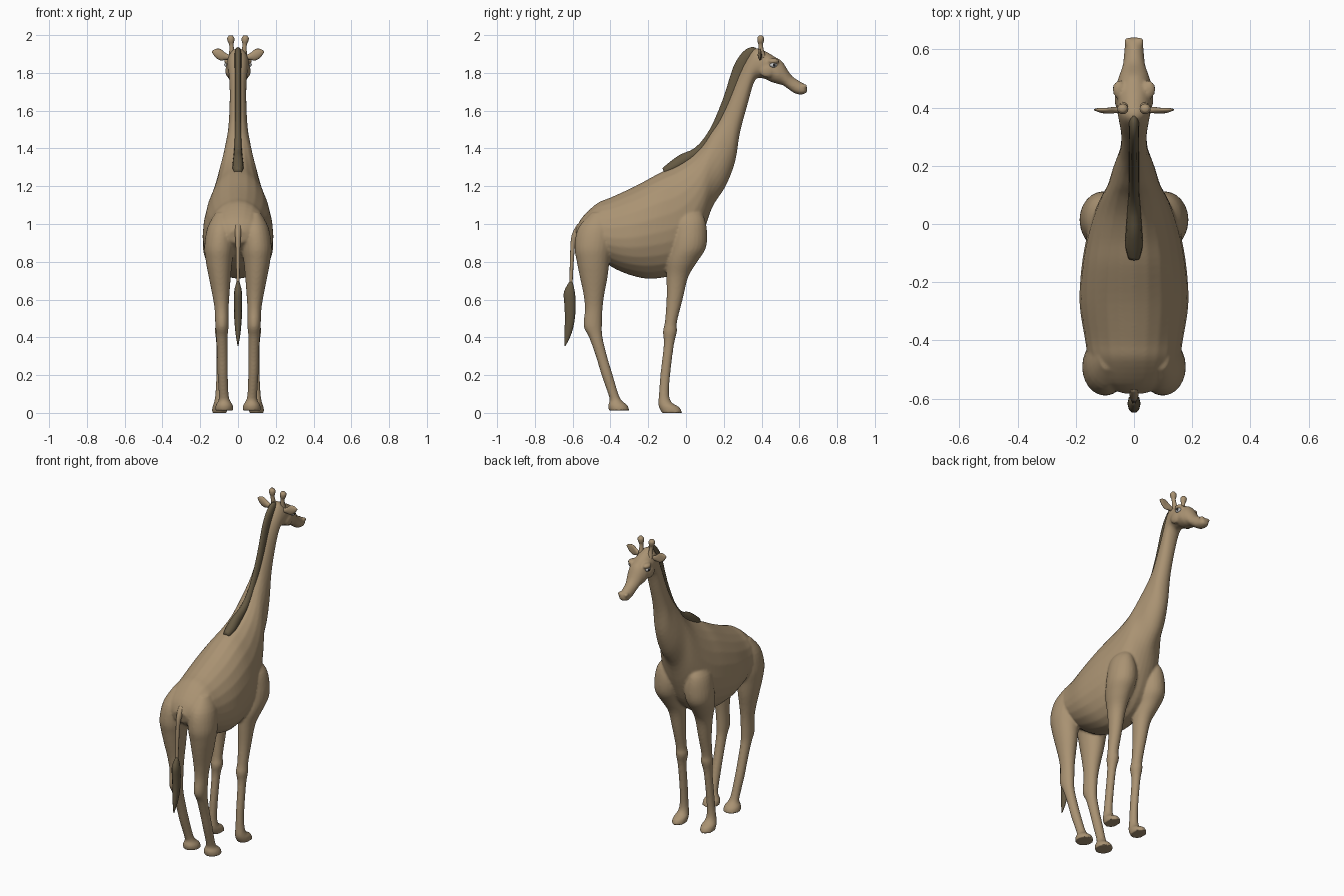
import bpy, bmesh, math
from mathutils import Matrix, Vector


def material(name, rgb):
    m = bpy.data.materials.new(name)
    m.diffuse_color = (*rgb, 1)
    return m


TAN = material("tan", (0.40, 0.29, 0.17))
DARK = material("dark_hair", (0.13, 0.10, 0.055))
WHITE = material("eye_white", (0.6, 0.6, 0.6))
BLACK = material("pupil", (0.02, 0.02, 0.02))


def spline(rows, n):
    """Catmull-Rom interpolation between rows of numbers."""
    out = []
    for i in range(len(rows) - 1):
        a, b, c, d = (rows[max(i - 1, 0)], rows[i], rows[i + 1],
                      rows[min(i + 2, len(rows) - 1)])
        for k in range(n):
            t = k / n
            out.append([q + 0.5 * t * (r - p + t * (2 * p - 5 * q + 4 * r - s
                        + t * (3 * (q - r) + s - p))) for p, q, r, s in zip(a, b, c, d)])
    return out + [list(rows[-1])]


def loft(bm, rows, point, n=4, sides=24):
    rings = [[bm.verts.new(point(r, 2 * math.pi * k / sides)) for k in range(sides)]
             for r in spline(rows, n)]
    for a, b in zip(rings, rings[1:]):
        for k in range(sides):
            j = (k + 1) % sides
            bm.faces.new((a[k], a[j], b[j], b[k]))
    bm.faces.new(rings[0][::-1])
    bm.faces.new(rings[-1])


def spine_point(r, t):
    """Row: top y, top z, bottom y, bottom z, half width."""
    top, bot = Vector((0, r[0], r[1])), Vector((0, r[2], r[3]))
    mid = bot.lerp(top, 0.43)
    c = math.cos(t)
    p = mid + ((top - mid) if c > 0 else (mid - bot)) * c
    p.x = r[4] * math.sin(t)
    return p


def limb_point(side):
    """Row: z, back y, front y, inner x, outer x."""
    return lambda r, t: Vector((side * ((r[3] + r[4]) + (r[4] - r[3]) * math.cos(t)) / 2,
                                ((r[1] + r[2]) + (r[2] - r[1]) * math.sin(t)) / 2, r[0]))


def ball(bm, pos, scale):
    bmesh.ops.create_uvsphere(bm, u_segments=16, v_segments=10, radius=1,
                              matrix=Matrix.Translation(pos) @ Matrix.Diagonal((*scale, 1)))


def finish(bm, name, mat):
    bmesh.ops.recalc_face_normals(bm, faces=bm.faces)
    for f in bm.faces:
        f.smooth = True
    me = bpy.data.meshes.new(name)
    bm.to_mesh(me)
    bm.free()
    me.materials.append(mat)
    ob = bpy.data.objects.new(name, me)
    bpy.context.collection.objects.link(ob)
    return ob


# Torso, neck and head in one sweep
spine = [
    (-.585, .97, -.57, .90, .05), (-.55, 1.035, -.53, .87, .12),
    (-.47, 1.11, -.46, .82, .155), (-.40, 1.14, -.38, .765, .17),
    (-.27, 1.20, -.28, .725, .187), (-.14, 1.27, -.18, .71, .182),
    (-.05, 1.31, -.06, .735, .165), (.03, 1.36, .03, .82, .14),
    (.09, 1.42, .09, .95, .115), (.13, 1.48, .14, 1.09, .09),
    (.17, 1.54, .21, 1.20, .072), (.20, 1.60, .26, 1.33, .056),
    (.235, 1.68, .285, 1.48, .047), (.275, 1.78, .325, 1.63, .044),
    (.32, 1.87, .365, 1.76, .050), (.365, 1.93, .41, 1.77, .058),
    (.42, 1.915, .45, 1.752, .060), (.47, 1.885, .485, 1.742, .060),
    (.51, 1.86, .515, 1.733, .05), (.555, 1.79, .545, 1.712, .038),
    (.60, 1.757, .58, 1.69, .034), (.633, 1.737, .615, 1.686, .03),
    (.643, 1.717, .638, 1.695, .016)]
# Front leg from shoulder to hoof
front_leg = [
    (1.09, -.02, .06, .07, .11), (1.03, -.06, .098, .05, .162), (.95, -.075, .112, .025, .183),
    (.87, -.085, .104, .028, .186), (.80, -.10, .06, .04, .168), (.72, -.103, .012, .045, .142),
    (.60, -.103, -.018, .053, .127), (.48, -.112, -.048, .058, .12), (.43, -.122, -.048, .053, .122),
    (.36, -.118, -.064, .066, .115), (.20, -.136, -.084, .07, .115), (.10, -.143, -.09, .07, .12),
    (.055, -.147, -.075, .065, .127), (.03, -.143, -.035, .058, .136), (0, -.128, -.02, .058, .138)]
# Hind leg from thigh to hoof
hind_leg = [
    (1.06, -.50, -.40, .06, .12), (.98, -.57, -.38, .02, .162), (.88, -.59, -.39, .02, .178),
    (.80, -.578, -.405, .03, .17), (.72, -.562, -.415, .038, .155), (.63, -.543, -.432, .045, .137),
    (.55, -.535, -.442, .05, .124), (.46, -.542, -.445, .05, .12), (.40, -.513, -.442, .055, .115),
    (.30, -.477, -.418, .055, .111), (.20, -.447, -.388, .054, .108), (.10, -.412, -.358, .05, .102),
    (.065, -.404, -.34, .042, .104), (.04, -.413, -.31, .027, .118), (.013, -.408, -.30, .024, .122)]

bm = bmesh.new()
loft(bm, spine, spine_point)
for s in (-1, 1):
    loft(bm, front_leg, limb_point(s))
    loft(bm, hind_leg, limb_point(s))
    ball(bm, (s * .052, .462, 1.862), (.022, .032, .016))   # brow
    ball(bm, (s * .05, .43, 1.81), (.017, .04, .035))       # cheek
    ball(bm, (s * .02, .625, 1.73), (.015, .017, .012))     # nostril
body = finish(bm, "body", TAN)
rm = body.modifiers.new("fuse", 'REMESH')
rm.mode = 'VOXEL'
rm.voxel_size = 0.007
rm.use_smooth_shade = True
sm = body.modifiers.new("soften", 'SMOOTH')
sm.factor = 0.5
sm.iterations = 4

# Mane along the back of the neck
bm = bmesh.new()
loft(bm, [(-.125, 1.295, -.11, 1.26, .02), (-.09, 1.325, -.06, 1.28, .03),
          (-.03, 1.368, .0, 1.31, .027), (.05, 1.405, .09, 1.38, .021),
          (.125, 1.50, .18, 1.49, .018), (.195, 1.66, .255, 1.64, .017),
          (.25, 1.83, .31, 1.79, .017), (.30, 1.91, .35, 1.87, .018),
          (.345, 1.936, .37, 1.90, .015), (.37, 1.932, .38, 1.91, .006)],
     spine_point, 3, 12)
finish(bm, "mane", DARK)

# Tail stalk and hair tuft
bm = bmesh.new()
loft(bm, [(1.0, -.575, -.54, -.018, .018), (.95, -.602, -.565, -.016, .016),
          (.88, -.612, -.588, -.012, .012), (.66, -.618, -.602, -.008, .008)],
     limb_point(1), 4, 12)
finish(bm, "tail", TAN)
bm = bmesh.new()
loft(bm, [(.695, -.618, -.60, -.008, .008), (.64, -.648, -.587, -.021, .021),
          (.58, -.646, -.583, -.022, .022), (.50, -.642, -.587, -.02, .02),
          (.42, -.645, -.605, -.013, .013), (.355, -.643, -.637, -.002, .002)],
     limb_point(1), 3, 10)
finish(bm, "tail_tuft", DARK)

for s, side in ((-1, "left"), (1, "right")):
    # Horn with rounded knob
    bm = bmesh.new()
    loft(bm, [(1.88, .385, .425, .015, .05), (1.92, .383, .412, .02, .046),
              (1.95, .383, .407, .024, .047), (1.968, .378, .412, .02, .055),
              (1.985, .378, .413, .02, .057), (1.997, .386, .405, .028, .049)],
         limb_point(s), 4, 16)
    finish(bm, side + "_horn", TAN)
    # Leaf-shaped ear; row: x, z centre, half height, half thickness
    bm = bmesh.new()
    loft(bm, [(.04, 1.882, .012, .01), (.065, 1.887, .018, .011), (.092, 1.896, .03, .010),
              (.118, 1.904, .023, .008), (.138, 1.912, .003, .002)],
         lambda r, t: Vector((s * r[0], .393 + r[3] * math.cos(t) - 4 * (r[2] * math.cos(t)) ** 2,
                              r[1] + r[2] * math.sin(t))), 4, 16)
    finish(bm, side + "_ear", TAN)
    # Eye and pupil
    bm = bmesh.new()
    ball(bm, (s * .056, .462, 1.842), (.015, .02, .014))
    finish(bm, side + "_eye", WHITE)
    bm = bmesh.new()
    ball(bm, (s * .065, .466, 1.842), (.008, .009, .009))
    finish(bm, side + "_pupil", BLACK)
